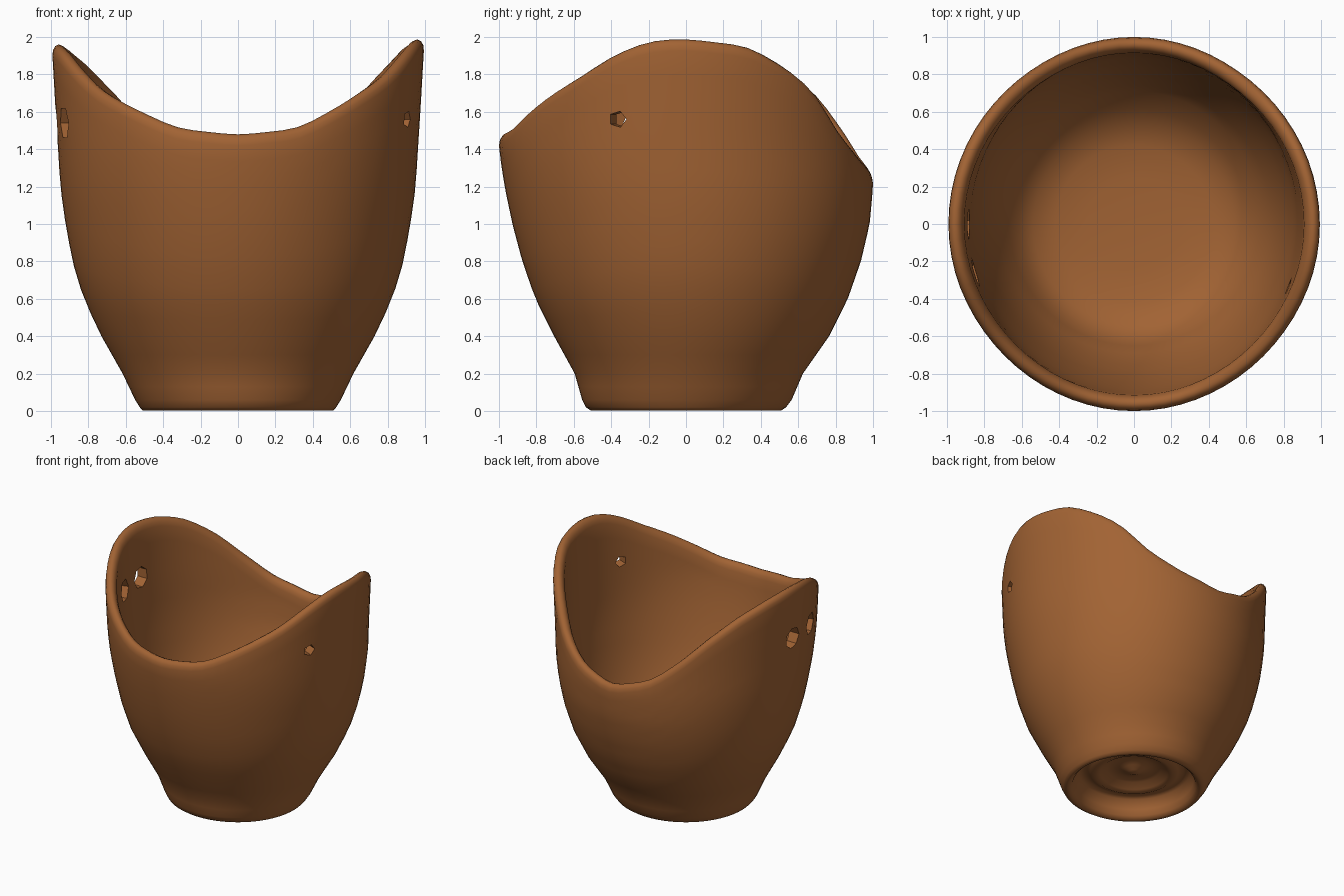
import bpy, bmesh, math
from mathutils import Vector

if "Cube" in bpy.data.objects:
    bpy.data.objects.remove(bpy.data.objects["Cube"])

SEG = 72

clay = bpy.data.materials.new("brown_clay")
clay.diffuse_color = (0.36, 0.125, 0.034, 1)
clay.use_nodes = True
clay.node_tree.nodes["Principled BSDF"].inputs["Base Color"].default_value = clay.diffuse_color

# outer body: height, x radius, y radius, y offset
BODY = [(0.02, .525, .535, .0), (0.06, .55, .56, .005), (0.2, .617, .61, .015), (0.4, .73, .735, .03),
        (0.6, .825, .835, .03), (0.8, .885, .905, .03), (1.0, .922, .955, .027),
        (1.2, .95, .985, .015), (1.4, .962, 1.0, .0), (1.6, .975, 1.0, .0), (2.0, .998, 1.0, .0)]
# rim height by angle in degrees, counter-clockwise from +x
RIM = [(0, 1.99), (20, 1.95), (35, 1.82), (45, 1.70), (55, 1.50), (70, 1.35), (90, 1.265),
       (110, 1.36), (125, 1.55), (135, 1.70), (150, 1.86), (165, 1.94), (180, 1.965),
       (195, 1.93), (205, 1.85), (220, 1.71), (235, 1.61), (250, 1.51), (270, 1.475),
       (290, 1.51), (305, 1.63), (317, 1.73), (325, 1.79), (335, 1.89), (348, 1.98), (360, 1.99)]


def lerp_table(tab, x, k):
    if x <= tab[0][0]:
        return tab[0][k]
    for a, b in zip(tab, tab[1:]):
        if x <= b[0]:
            f = (x - a[0]) / (b[0] - a[0])
            return a[k] + f * (b[k] - a[k])
    return tab[-1][k]


def rim_height(ang):
    # lightly smoothed rim curve
    return sum(w * lerp_table(RIM, (ang + d) % 360, 1)
               for d, w in ((-5, .25), (0, .5), (5, .25)))


def wall(ang, z, inset, zp=None):
    t = math.radians(ang)
    p = z if zp is None else zp
    rx, ry, yc = (lerp_table(BODY, p, k) for k in (1, 2, 3))
    return Vector(((rx - inset) * math.cos(t), (ry - inset) * math.sin(t) + yc, z))


def disc(ang, r, z):
    t = math.radians(ang)
    return Vector((r * math.cos(t), r * math.sin(t), z))


def column(ang):
    """Cross-section from underside centre, round the wall, to the inner floor centre."""
    h = rim_height(ang)
    # foot recess with a raised ring
    pts = [disc(ang, r, z) for r, z in
           [(.04, .135), (.08, .155), (.13, .17), (.20, .165), (.25, .13), (.29, .115), (.33, .135),
            (.37, .155), (.415, .14), (.445, .07), (.46, .025), (.485, .003), (.51, .003)]]
    # outside wall
    lo = [0.02, 0.06, 0.13, 0.2, 0.3, 0.4]
    n = 12
    top = h - 0.06
    pts += [wall(ang, z, 0) for z in lo]
    pts += [wall(ang, .4 + (top - .4) * i / n, 0) for i in range(1, n + 1)]
    # rounded lip
    for d, z in [(.005, .03), (.018, .009), (.038, 0), (.06, .009), (.075, .03)]:
        pts.append(wall(ang, h - z, d))
    # inside wall and bowl floor
    pts += [wall(ang, top - (top - .46) * i / n, .085) for i in range(n + 1)]
    pts += [disc(ang, r, z) for r, z in [(.615, .37), (.54, .30), (.42, .26), (.25, .245), (.08, .24)]]
    return pts


# pot body
bm = bmesh.new()
cols = [[bm.verts.new(p) for p in column(360 * i / SEG)] for i in range(SEG)]
for i in range(SEG):
    a, b = cols[i], cols[(i + 1) % SEG]
    for j in range(len(a) - 1):
        bm.faces.new((a[j], b[j], b[j + 1], a[j + 1]))
# underside tip and floor centre
for idx, z in ((0, .125), (-1, .24)):
    c = bm.verts.new((0, 0, z))
    for i in range(SEG):
        bm.faces.new((c, cols[i][idx], cols[(i + 1) % SEG][idx]))
bmesh.ops.recalc_face_normals(bm, faces=bm.faces)
me = bpy.data.meshes.new("pot_body")
bm.to_mesh(me)
bm.free()
me.materials.append(clay)
pot = bpy.data.objects.new("pot_body", me)
bpy.context.collection.objects.link(pot)

# hole cutters: angle, height, half width, half height, sides
cutters = []
for ang, z, w, hh, sides in [(180, 1.54, .085, .085, 7), (197, 1.54, .08, .09, 6), (-22, 1.56, .05, .045, 5)]:
    bpy.ops.mesh.primitive_cylinder_add(vertices=sides, radius=1, depth=0.4)
    c = bpy.context.object
    c.name = "hole_cutter"
    t = math.radians(ang)
    c.location = (.93 * math.cos(t), .93 * math.sin(t), z)
    c.rotation_euler = (0, math.pi / 2, t)
    c.scale = (hh, w, 1)
    c.hide_render = True
    c.data.materials.append(clay)
    m = pot.modifiers.new("hole", 'BOOLEAN')
    m.operation = 'DIFFERENCE'
    m.solver = 'EXACT'
    m.object = c
    cutters.append(c)

# apply the cuts and remove the helpers
bpy.context.view_layer.update()
cut = bpy.data.meshes.new_from_object(pot.evaluated_get(bpy.context.evaluated_depsgraph_get()))
pot.modifiers.clear()
pot.data = cut
for c in cutters:
    bpy.data.objects.remove(c, do_unlink=True)

bpy.ops.object.select_all(action='DESELECT')
pot.select_set(True)
bpy.context.view_layer.objects.active = pot
bpy.ops.object.shade_smooth_by_angle(angle=math.radians(50))
